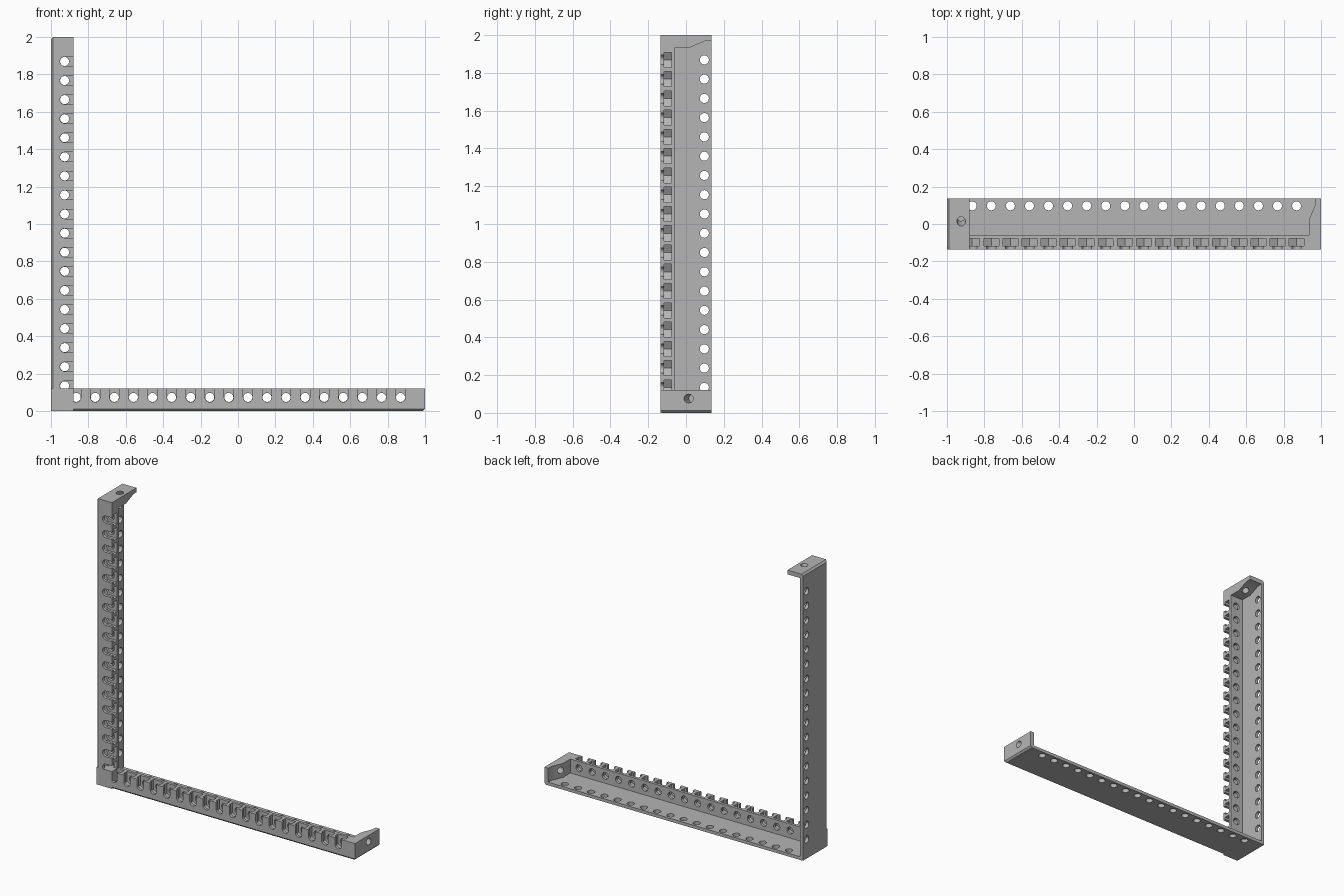
import bpy, bmesh, math
from mathutils import Matrix, Vector

cube = bpy.data.objects.get("Cube")
if cube:
    bpy.data.objects.remove(cube, do_unlink=True)

LENGTH, HALF, HEIGHT = 2.0, 0.136, 0.12    # arm length, half depth, wall height
PLATE, WALL_BACK, BEVEL = 0.022, -0.058, 0.012
HOLE_R, HOLE_H, HOLE_Y = 0.024, 0.073, 0.097
STATIONS = [0.135 + 0.102 * i for i in range(18)]

grey = bpy.data.materials.new("plain_grey")
grey.use_nodes = True
grey.diffuse_color = (0.46, 0.46, 0.46, 1)
grey.node_tree.nodes["Principled BSDF"].inputs["Base Color"].default_value = grey.diffuse_color


def prism(bm, points, axis, lo, hi):
    """Extrude a flat outline along one axis from lo to hi."""
    rows = []
    for d in (lo, hi):
        rows.append([bm.verts.new(p[:axis] + (d,) + p[axis:]) for p in points])
    n = len(points)
    bm.faces.new(rows[0])
    bm.faces.new(rows[1][::-1])
    for i in range(n):
        j = (i + 1) % n
        bm.faces.new((rows[0][j], rows[0][i], rows[1][i], rows[1][j]))


def rod(bm, centre, direction, radius, length):
    turn = Vector(direction).to_track_quat('Z', 'Y').to_matrix().to_4x4()
    bmesh.ops.create_cone(bm, cap_ends=True, segments=24, radius1=radius, radius2=radius,
                          depth=length, matrix=Matrix.Translation(centre) @ turn)


def make(name, fill):
    bm = bmesh.new()
    fill(bm)
    bmesh.ops.recalc_face_normals(bm, faces=bm.faces)
    mesh = bpy.data.meshes.new(name)
    bm.to_mesh(mesh)
    bm.free()
    mesh.materials.append(grey)
    ob = bpy.data.objects.new(name, mesh)
    bpy.context.collection.objects.link(ob)
    return ob


def combine(target, fill, operation='DIFFERENCE'):
    tool = make("cutter", fill)
    tool.hide_render = True
    mod = target.modifiers.new("cut", 'BOOLEAN')
    mod.operation, mod.object, mod.solver = operation, tool, 'EXACT'
    bpy.context.view_layer.objects.active = target
    bpy.ops.object.modifier_apply(modifier=mod.name)
    bpy.data.objects.remove(tool, do_unlink=True)


# Arm: an angle section with a thick front wall, local axes (along, depth, height)
def section(bm):
    prism(bm, [(-HALF, BEVEL), (BEVEL - HALF, 0), (HALF, 0), (HALF, PLATE),
               (WALL_BACK, PLATE), (WALL_BACK, HEIGHT), (-HALF, HEIGHT)], 0, 0, LENGTH)


# End cap, tapering towards the back
def cap(bm):
    prism(bm, [(1.935, -0.1), (LENGTH, -0.1), (LENGTH, HALF), (1.97, HALF),
               (1.968, 0.1), (1.935, 0.022)], 2, 0, HEIGHT)


# Bevel on the outer edge of the cap
def end_bevel(bm):
    prism(bm, [(1.978, -0.01), (2.01, 0.022), (2.01, -0.01)], 1, -0.2, 0.2)


# Screw hole square to the taper
def cap_hole(bm):
    rod(bm, (LENGTH, 0.014, 0.076), (-0.92, 0.39, 0), 0.023, 0.24)


# Round holes through wall and plate
def wall_holes(bm):
    for t in STATIONS:
        rod(bm, (t, -0.1, HOLE_H), (0, 1, 0), HOLE_R, 0.2)


def plate_holes(bm):
    for t in STATIONS:
        rod(bm, (t, HOLE_Y, 0), (0, 0, 1), HOLE_R, 0.1)


# Narrow round-bottomed slots in the front face, open at the rim
def screw_slots(bm):
    r = HOLE_R + 0.001
    for t in STATIONS:
        arc = [math.pi * (1 + k / 12) for k in range(13)]
        outline = [(t + r * math.cos(a), HOLE_H + r * math.sin(a)) for a in arc]
        prism(bm, outline + [(t + r, 0.15), (t - r, 0.15)], 1, -0.2, -0.1)


# Wider pockets with a pointed bottom behind the slots
def nut_pockets(bm):
    w = 0.04
    for t in STATIONS:
        prism(bm, [(t - w, 0.15), (t - w, HOLE_H - 0.023), (t, HOLE_H - 0.046),
                   (t + w, HOLE_H - 0.023), (t + w, 0.15)], 1, -0.117, -0.077)


bottom_arm = make("bottom_arm", section)
combine(bottom_arm, cap, 'UNION')
for cutter in (end_bevel, cap_hole, wall_holes, plate_holes, screw_slots, nut_pockets):
    combine(bottom_arm, cutter)

# Upright arm: the same part reflected across the corner diagonal
upright_arm = bottom_arm.copy()
upright_arm.data = bottom_arm.data.copy()
upright_arm.name = "upright_arm"
bpy.context.collection.objects.link(upright_arm)
bottom_arm.data.transform(Matrix.Translation((-1, 0, 0)))
swap = Matrix(((0, 0, 1, -1), (0, 1, 0, 0), (1, 0, 0, 0), (0, 0, 0, 1)))
upright_arm.data.transform(swap)
upright_arm.data.flip_normals()


# Square corner block filling the front of the joint
def block(bm):
    prism(bm, [(-1, 0), (HEIGHT - 1, 0), (HEIGHT - 1, HEIGHT), (-1, HEIGHT)], 1, -HALF, WALL_BACK)


# Small sloped brace inside the joint
def brace(bm):
    x, y, z, s = PLATE - 1, WALL_BACK, PLATE, 0.085
    corners = [(x, y, z), (x + s, y, z), (x, y + s, z), (x, y, z + s)]
    v = [bm.verts.new(c) for c in corners]
    for tri in ((0, 1, 2), (0, 1, 3), (0, 2, 3), (1, 2, 3)):
        bm.faces.new([v[i] for i in tri])


make("corner_block", block)
make("corner_brace", brace)

bpy.ops.object.select_all(action='DESELECT')
for ob in (bottom_arm, upright_arm):
    ob.select_set(True)
bpy.context.view_layer.objects.active = bottom_arm
bpy.ops.object.shade_smooth_by_angle(angle=math.radians(25))
